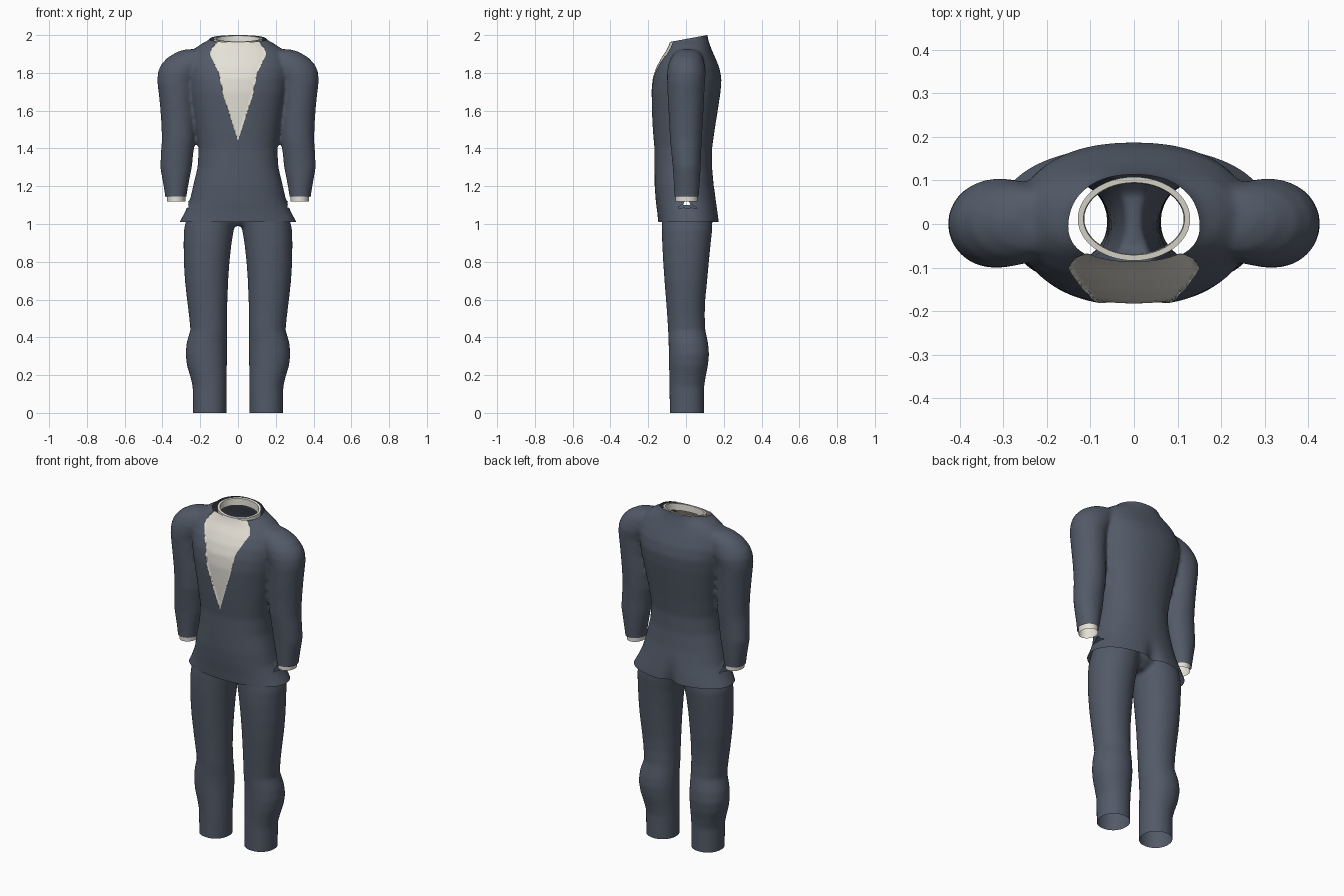
import bpy, bmesh, math
from mathutils import Vector

cube = bpy.data.objects.get("Cube")
if cube:
    bpy.data.objects.remove(cube, do_unlink=True)


def material(name, rgb):
    m = bpy.data.materials.new(name)
    m.use_nodes = True
    m.diffuse_color = (*rgb, 1)
    m.node_tree.nodes["Principled BSDF"].inputs["Base Color"].default_value = (*rgb, 1)
    return m


SUIT = material("slate suit cloth", (0.085, 0.103, 0.138))
SHIRT = material("off white shirt cloth", (0.78, 0.75, 0.68))


def loft(bm, rings, side=1, power=2.0, caps=True, n=48):
    """Stack rings of (z, x_min, x_max, y_min, y_max)."""
    rows = []
    for z, x0, x1, y0, y1 in rings:
        row = []
        for i in range(n):
            a = 2 * math.pi * i / n
            c, s = math.cos(a), math.sin(a)
            px = math.copysign(abs(c) ** (2 / power), c)
            py = math.copysign(abs(s) ** (2 / power), s)
            row.append(bm.verts.new((side * ((x0 + x1) + (x1 - x0) * px) / 2,
                                     ((y0 + y1) + (y1 - y0) * py) / 2, z)))
        rows.append(row)
    for a, b in zip(rows, rows[1:]):
        for i in range(n):
            j = (i + 1) % n
            bm.faces.new((a[i], a[j], b[j], b[i]))
    if caps:
        bm.faces.new(rows[0])
        bm.faces.new(rows[-1])


def make(name, bm, mats):
    bmesh.ops.recalc_face_normals(bm, faces=bm.faces)
    me = bpy.data.meshes.new(name)
    bm.to_mesh(me)
    bm.free()
    ob = bpy.data.objects.new(name, me)
    bpy.context.collection.objects.link(ob)
    for m in mats:
        me.materials.append(m)
    return ob


def activate(ob):
    bpy.ops.object.select_all(action='DESELECT')
    ob.select_set(True)
    bpy.context.view_layer.objects.active = ob


def fuse(ob, repeat):
    """Merge overlapping shells into one soft skin and return it as bmesh."""
    activate(ob)
    mod = ob.modifiers.new("skin", 'REMESH')
    mod.mode, mod.voxel_size = 'VOXEL', 0.009
    bpy.ops.object.modifier_apply(modifier=mod.name)
    mod = ob.modifiers.new("soften", 'SMOOTH')
    mod.factor, mod.iterations = 0.5, repeat
    bpy.ops.object.modifier_apply(modifier=mod.name)
    bm = bmesh.new()
    bm.from_mesh(ob.data)
    return bm


def cut(bm, point, normal, faces=None, clear=True):
    """Slice along a plane, removing the side the normal points to."""
    faces = list(bm.faces) if faces is None else faces
    geom = set(faces)
    for f in faces:
        geom.update(f.edges)
        geom.update(f.verts)
    bmesh.ops.bisect_plane(bm, geom=list(geom), dist=1e-5, plane_co=point,
                           plane_no=normal, clear_outer=clear)


def finish(ob, bm=None, angle=50):
    if bm:
        bm.to_mesh(ob.data)
        bm.free()
    activate(ob)
    bpy.ops.object.shade_smooth_by_angle(angle=math.radians(angle))


# Jacket body: half width, front, back by height
body = [(0.96, .33, -.14, .178), (1.01, .31, -.147, .178), (1.06, .283, -.152, .172),
        (1.12, .256, -.16, .162), (1.2, .238, -.166, .147), (1.3, .214, -.167, .138),
        (1.4, .208, -.167, .138), (1.5, .222, -.176, .152), (1.6, .24, -.183, .168),
        (1.7, .26, -.188, .183), (1.77, .27, -.182, .188), (1.83, .275, -.162, .176),
        (1.88, .262, -.135, .155), (1.92, .24, -.108, .137), (1.95, .2, -.094, .126),
        (1.975, .155, -.088, .118), (2.0, .134, -.086, .113), (2.06, .13, -.086, .112)]
sleeve = [(1.11, .275, .385, -.06, .066), (1.15, .272, .386, -.062, .068),
          (1.2, .264, .394, -.064, .072), (1.3, .244, .412, -.07, .078),
          (1.38, .236, .408, -.078, .08), (1.45, .226, .403, -.085, .084),
          (1.55, .224, .407, -.09, .09), (1.65, .23, .415, -.096, .095),
          (1.75, .22, .427, -.1, .1), (1.8, .19, .425, -.1, .105),
          (1.84, .16, .41, -.095, .1), (1.88, .14, .375, -.08, .09),
          (1.91, .12, .325, -.06, .075), (1.925, .1, .28, -.03, .05)]
bm = bmesh.new()
loft(bm, [(z, -w, w, f, b) for z, w, f, b in body], power=2.25)
for s in (1, -1):
    loft(bm, sleeve, s)
jacket = make("jacket", bm, [SUIT, SHIRT])
bm = fuse(jacket, 10)

# Crease down the lower back
for v in bm.verts:
    if v.co.y > 0 and v.co.z < 1.2:
        t = min(1, (1.2 - v.co.z) / 0.19)
        v.co.y -= 0.03 * t * t * math.exp(-(v.co.x / 0.045) ** 2)

# Open hem, neck and sleeve ends
cut(bm, (0, 0, 1.01), (0, 0, -1))
cut(bm, (0, .112, 2.0), (0, -.184, 1))
SLEEVE_END = 1.145


def at_cuff(f):
    c = f.calc_center_median()
    return abs(c.x) > .262 and 1.085 < c.z < 1.18


cut(bm, (0, 0, SLEEVE_END), (0, 0, -1), [f for f in bm.faces if at_cuff(f)], False)
ends = [f for f in bm.faces if at_cuff(f) and f.calc_center_median().z < SLEEVE_END]
bmesh.ops.delete(bm, geom=ends, context='FACES')

# Shirt front framed by the lapels
lapel = [(0, 1.44), (.078, 1.68), (.103, 1.8), (.15, 1.9), (.137, 1.935), (.085, 2.0)]
for (x0, z0), (x1, z1) in zip(lapel, lapel[1:]):
    for s in (1, -1):
        near = []
        for f in bm.faces:
            c = f.calc_center_median()
            if c.y < 0 and z0 - .01 < c.z < z1 + .01 and -.02 < s * c.x < .2:
                near.append(f)
        cut(bm, (s * x0, 0, z0), Vector((z1 - z0, 0, -s * (x1 - x0))), near, False)


def opening(z):
    for (x0, z0), (x1, z1) in zip(lapel, lapel[1:]):
        if z0 <= z <= z1:
            return x0 + (x1 - x0) * (z - z0) / (z1 - z0)
    return 0


for f in bm.faces:
    c = f.calc_center_median()
    f.material_index = int(c.y < -.03 and abs(c.x) < opening(c.z))
inner = [v for v in bm.verts if v.link_faces and all(f.material_index for f in v.link_faces)]
for v in inner:
    v.co.y += 0.005
finish(jacket, bm)

# Shirt collar: thin tilted band inside the neck
bm = bmesh.new()
loft(bm, [(z, -.132 + d, .132 - d, -.087 + d, .111 - d)
          for z, d in ((1.97, .004), (2.0, .003), (2.0, .016), (1.96, .018))], caps=False)
for v in bm.verts:
    v.co.z += (v.co.y - .111) * .184
finish(make("shirt_collar", bm, [SHIRT]), angle=40)

# Shirt cuffs
for s, label in ((1, "left"), (-1, "right")):
    bm = bmesh.new()
    loft(bm, [(1.12, .279, .376, -.055, .061), (1.2, .277, .38, -.056, .062)], s, caps=False)
    finish(make(label + "_shirt_cuff", bm, [SHIRT]))

# Trousers: two legs joined by the seat
leg = [(-.05, .062, .238, -.086, .096), (.14, .06, .24, -.087, .096),
       (.19, .06, .252, -.088, .104), (.25, .059, .27, -.09, .116),
       (.31, .058, .278, -.091, .122), (.37, .058, .272, -.092, .117),
       (.44, .058, .252, -.095, .102), (.52, .058, .26, -.1, .099),
       (.6, .056, .27, -.106, .102), (.7, .052, .281, -.114, .112),
       (.8, .045, .287, -.121, .121), (.9, .034, .288, -.126, .131),
       (.97, .022, .286, -.127, .139), (1.04, .01, .27, -.126, .14),
       (1.14, 0, .235, -.12, .13)]
seat = [(.99, .06, -.06, .07), (1.03, .16, -.09, .11),
        (1.08, .22, -.12, .13), (1.14, .23, -.12, .13)]
bm = bmesh.new()
for s in (1, -1):
    loft(bm, leg, s, power=2.1)
loft(bm, [(z, -w, w, f, b) for z, w, f, b in seat])
trousers = make("trousers", bm, [SUIT])
bm = fuse(trousers, 8)
cut(bm, (0, 0, 0), (0, 0, -1))
cut(bm, (0, 0, 1.1), (0, 0, 1))
finish(trousers, bm)
